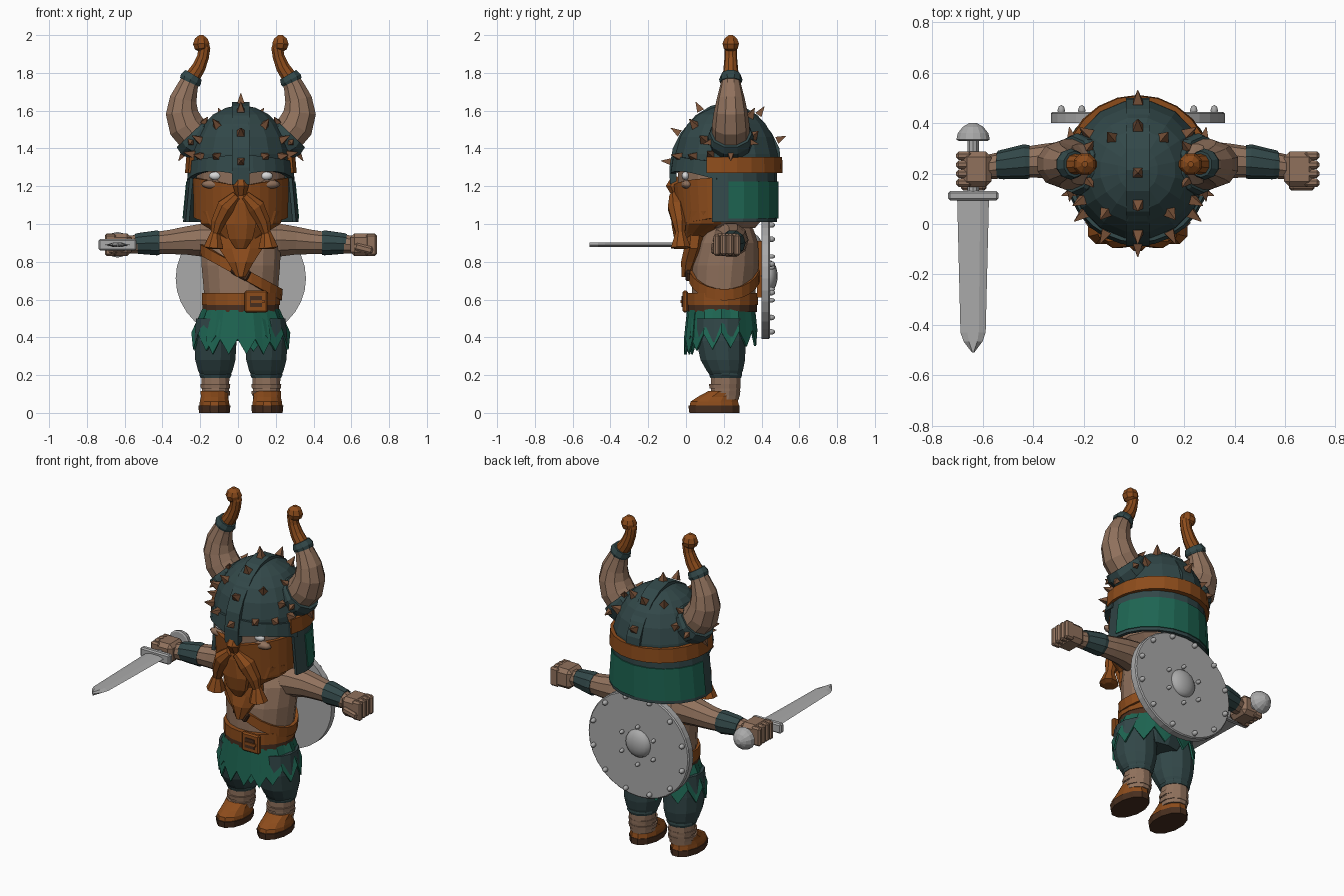
import bpy, bmesh, math
from mathutils import Vector, Matrix

if "Cube" in bpy.data.objects:
    bpy.data.objects.remove(bpy.data.objects["Cube"])

CX = 0.015   # body centre line


def mat(name, r, g, b):
    m = bpy.data.materials.new(name)
    m.diffuse_color = [(c / 255) ** 2.2 for c in (r, g, b)] + [1]
    m.use_nodes = True
    m.node_tree.nodes["Principled BSDF"].inputs["Base Color"].default_value = m.diffuse_color
    return m


TEAL = mat("dark teal", 53, 73, 74)
GREEN = mat("green cloth", 35, 101, 83)
SKIN = mat("tan skin", 143, 113, 93)
LEATHER = mat("orange leather", 139, 77, 33)
BROWN = mat("dark brown", 74, 50, 36)
STUD = mat("stud brown", 122, 84, 60)
STEEL = mat("steel", 168, 168, 168)
WHITE = mat("eye white", 215, 215, 215)


def finish(name, bm, m):
    bmesh.ops.recalc_face_normals(bm, faces=bm.faces[:])
    me = bpy.data.meshes.new(name)
    bm.to_mesh(me)
    bm.free()
    me.materials.append(m)
    ob = bpy.data.objects.new(name, me)
    bpy.context.scene.collection.objects.link(ob)
    return ob


def skin_rings(name, rings, m, closed=False):
    """Bridge rings of points; cap the ends or close the loop."""
    bm = bmesh.new()
    vs = [[bm.verts.new(p) for p in r] for r in rings]
    n, k = len(vs[0]), len(vs)
    for i in range(k if closed else k - 1):
        a, b = vs[i], vs[(i + 1) % k]
        for j in range(n):
            bm.faces.new((a[j], a[(j + 1) % n], b[(j + 1) % n], b[j]))
    if not closed:
        bm.faces.new(vs[0])
        bm.faces.new(vs[-1])
    return finish(name, bm, m)


def loft(name, x, rings, m, n=14):
    """Stacked ellipses: (z, rx, ry, centre y)."""
    ts = [2 * math.pi * (j + 0.5) / n for j in range(n)]
    return skin_rings(name, [[(x + rx * math.cos(t), cy + ry * math.sin(t), z) for t in ts]
                             for z, rx, ry, cy in rings], m)


def tube(name, pts, m, n=10):
    """Round sections along a path: (x, y, z, radius)."""
    P = [Vector(p[:3]) for p in pts]
    rings = []
    for i, p in enumerate(P):
        t = (P[min(i + 1, len(P) - 1)] - P[max(i - 1, 0)]).normalized()
        ref = Vector((0, 0, 1)) if abs(t.y) > 0.8 else Vector((0, 1, 0))
        u = t.cross(ref).normalized()
        v = t.cross(u)
        rings.append([p + pts[i][3] * (u * math.cos(a) + v * math.sin(a))
                      for a in (2 * math.pi * (j + 0.5) / n for j in range(n))])
    return skin_rings(name, rings, m)


def band(name, m, a0, a1, n, low, high, r_low, r_high, cy, th=0.02):
    """Curved strip round the body; angle 0 is the front, low/high give heights."""
    full = abs(a1 - a0) >= 360
    rings = []
    for i in range(n if full else n + 1):
        d = a0 + (a1 - a0) * i / n
        s, c = math.sin(math.radians(d)), math.cos(math.radians(d))
        zl = low(d, i) if callable(low) else low
        zh = high(d, i) if callable(high) else high
        rings.append([(CX + (r[0] - o) * s, cy - (r[1] - o) * c, z) for r, o, z in
                      ((r_low, th, zl), (r_low, 0, zl), (r_high, 0, zh), (r_high, th, zh))])
    return skin_rings(name, rings, m, full)


def box(name, loc, size, m, bevel=0.0, rot_y=0.0):
    bm = bmesh.new()
    bmesh.ops.create_cube(bm, size=1)
    bmesh.ops.scale(bm, vec=size, verts=bm.verts)
    if bevel:
        bmesh.ops.bevel(bm, geom=bm.edges[:], offset=bevel, segments=1, affect='EDGES')
    bm.transform(Matrix.Translation(loc) @ Matrix.Rotation(rot_y, 4, 'Y'))
    return finish(name, bm, m)


def ball(name, loc, size, m, u=12, v=8):
    bm = bmesh.new()
    bmesh.ops.create_uvsphere(bm, u_segments=u, v_segments=v, radius=1)
    for f in bm.faces:
        f.smooth = True
    bm.transform(Matrix.Translation(loc) @ Matrix.Diagonal((*size, 1)))
    return finish(name, bm, m)


def spike(a, el, lift=0.0):
    """Four-sided stud on the dome at heading a and elevation el."""
    a, el = math.radians(a), math.radians(el)
    d = Vector((math.sin(a) * math.cos(el), -math.cos(a) * math.cos(el), math.sin(el)))
    p = Vector((CX, 0.215, 1.3)) + Vector((d.x * 0.272, d.y * 0.285, d.z * 0.33)) + d * lift
    tube("helmet_stud", [(*(p - d * 0.01), 0.028), (*(p + d * 0.045), 0.002)], STUD, 4)


# helmet dome with crest and nose guard
loft("helmet_dome", CX, [(1.28, .272, .285, .215), (1.37, .268, .275, .215), (1.46, .242, .25, .215),
     (1.53, .2, .21, .215), (1.58, .15, .16, .215), (1.615, .08, .09, .215), (1.63, .01, .01, .215)], TEAL, 16)
crest = [(-.085, 1.21), (-.088, 1.3), (-.07, 1.4), (-.03, 1.48), (.05, 1.575), (.13, 1.625), (.215, 1.645),
         (.3, 1.625), (.38, 1.575), (.455, 1.48), (.495, 1.4), (.5, 1.34)]
skin_rings("helmet_crest", [[(CX - .046, y, z), (CX + .046, y, z),
           (CX + .046, y + (.215 - y) * .12, z + (1.35 - z) * .12),
           (CX - .046, y + (.215 - y) * .12, z + (1.35 - z) * .12)] for y, z in crest], TEAL)
band("helmet_brow", TEAL, -80, 80, 12, lambda d, i: 1.245 + .035 * math.cos(math.radians((abs(d) - 32) * 2.2)),
     lambda d, i: 1.37 - .0005 * abs(d), (.287, .302), (.28, .288), .215, .03)
for el in (5, 32, 62, 88):
    spike(0, el, .018)
for el in (25, 55):
    spike(180, el, .018)
for s in (-1, 1):
    for a, el in ((28, 10), (52, 10), (72, 12), (38, 42), (125, 30), (140, 55), (62, 26)):
        spike(s * a, el, .008)

# rear leather band and neck guard
band("helmet_rear_band", LEATHER, 69, 291, 14, 1.27, 1.355, (.297, .297), (.29, .294), .215, .04)
band("neck_guard", TEAL, 73, 287, 12, 1.01, 1.28, (.306, .268), (.28, .268), .215, .02)
band("neck_guard_cloth", GREEN, 92, 268, 10, 1.03, 1.225, (.309, .274), (.29, .274), .215, .008)

# horns with collars, rings and curled tips
for s in (-1, 1):
    def H(pts):
        return [(CX + s * x, .237, z, r) for x, z, r in pts]
    tube("horn", H([(.17, 1.42, .095), (.235, 1.455, .1), (.29, 1.52, .1), (.312, 1.59, .09),
                    (.305, 1.66, .075), (.28, 1.73, .057), (.258, 1.78, .046)]), SKIN)
    tube("horn_collar", H([(.205, 1.435, .118), (.245, 1.462, .122), (.262, 1.48, .112)]), TEAL)
    tube("horn_ring", H([(.272, 1.75, .058), (.265, 1.765, .062), (.25, 1.79, .052)]), TEAL)
    tube("horn_tip", H([(.258, 1.775, .043), (.222, 1.83, .038), (.2, 1.885, .033), (.193, 1.93, .033),
                        (.2, 1.965, .03), (.225, 1.975, .02)]), LEATHER)
    tube("horn_curl", H([(.205, 1.915, .02), (.207, 1.93, .04), (.21, 1.955, .047), (.21, 1.982, .036),
                         (.21, 2.0, .012)]), LEATHER, 8)
    for a in range(0, 360, 72):
        o = Vector((s * .55 * math.cos(math.radians(a)), math.sin(math.radians(a)), -.83 * math.cos(math.radians(a))))
        p = Vector((CX + s * .245, .237, 1.462))
        tube("collar_stud", [(*(p + o * .11), .022), (*(p + o * .155), .002)], STUD, 4)

# head, eyes and beard
loft("head", CX, [(.98, .16, .17, .2), (1.04, .225, .22, .2), (1.2, .238, .245, .2), (1.3, .24, .25, .2)], SKIN, 16)
for s in (-1, 1):
    ball("eye", (CX + s * .135, -.003, 1.255), (.034, .02, .022), WHITE)
    ball("cheek", (CX + s * .14, .005, 1.21), (.07, .03, .025), SKIN, 8, 6)
band("beard", LEATHER, -82, 82, 14, lambda d, i: .985 + .0006 * abs(d),
     lambda d, i: 1.2 + .045 * math.sin(math.radians(abs(d))), (.252, .245), (.256, .268), .2, .06)
loft("beard_chin", CX, [(1.07, .24, .18, .14), (1.0, .215, .15, .11), (.95, .13, .08, .055), (.92, .09, .05, .035)], LEATHER)
tube("nose", [(CX, -.045, 1.25, .03), (CX, -.065, 1.2, .045), (CX, -.05, 1.16, .03)], LEATHER, 8)
loft("beard_lock", CX, [(1.17, .02, .02, -.055), (1.11, .055, .032, -.05), (1.0, .088, .04, -.04),
     (.92, .068, .035, -.03), (.87, .03, .02, -.02)], LEATHER, 8)
for s in (-1, 1):
    def B(pts):
        return [(CX + s * x, y, z, r) for x, y, z, r in pts]
    tube("moustache", B([(.02, -.06, 1.15, .03), (.08, -.05, 1.09, .05), (.12, -.035, 1.01, .04),
                         (.135, -.03, .95, .026)]), LEATHER, 8)
    tube("moustache_tassel", B([(.135, -.03, .96, .024), (.138, -.03, .935, .034), (.145, -.028, .875, .056),
                                (.145, -.028, .868, .03)]), LEATHER, 8)
loft("chest_beard", CX, [(.96, .12, .06, .05), (.87, .125, .055, .04), (.8, .075, .05, .02), (.72, .025, .025, .0)], LEATHER, 8)

# torso, strap, belt
loft("torso", CX, [(.53, .185, .165, .19), (.65, .2, .172, .2), (.78, .212, .178, .21), (.9, .215, .16, .225),
     (.97, .17, .13, .23), (1.04, .1, .1, .22)], SKIN, 16)
band("chest_strap", LEATHER, 0, 360, 24, lambda d, i: .715 - .12 * math.sin(math.radians(d)),
     lambda d, i: .775 - .12 * math.sin(math.radians(d)), (.217, .19), (.222, .188), .203)
box("strap_buckle", (CX, .012, .745), (.1, .03, .06), BROWN, .008, .5)
band("belt", LEATHER, 0, 360, 18, .57, .635, (.21, .19), (.208, .19), .19, .03)
band("belt_lower", BROWN, 0, 360, 18, .535, .58, (.206, .187), (.206, .187), .19, .03)
box("buckle_frame", (CX + .08, -.004, .59), (.12, .03, .115), LEATHER, .008)
box("buckle_hole", (CX + .08, -.02, .59), (.065, .008, .06), BROWN)
box("buckle_pin", (CX + .09, -.026, .59), (.07, .008, .016), LEATHER)

# ragged skirt in two layers
band("skirt", GREEN, 0, 360, 24, lambda d, i: (.34 if i % 2 else .425) - .015 * math.cos(math.radians(d)),
     .55, (.262, .19), (.205, .178), .188, .012)
band("skirt_front", GREEN, -48, 40, 8, lambda d, i: (.31 if i % 2 else .39), .545, (.25, .2), (.207, .183), .188, .01)

# legs, wraps and boots
loft("hips", CX, [(.38, .17, .13, .185), (.45, .215, .16, .185), (.55, .19, .165, .185)], TEAL)
for s in (-1, 1):
    x = CX + s * .135
    loft("trouser_leg", x, [(.19, .078, .08, .21), (.225, .095, .1, .205), (.28, .11, .122, .195),
         (.38, .116, .135, .185), (.5, .105, .13, .185)], TEAL, 12)
    loft("trouser_cuff", x, [(.185, .08, .084, .21), (.2, .088, .09, .21), (.225, .084, .088, .21)], TEAL, 12)
    loft("shin", x, [(.07, .072, .078, .205), (.13, .074, .08, .21), (.2, .078, .08, .21)], SKIN, 12)
    for z in (.105, .14):
        loft("leg_wrap", x, [(z - .012, .079, .083, .205), (z + .012, .082, .086, .205)], SKIN, 12)
    loft("boot", x + s * .005, [(.03, .084, .137, .15), (.06, .08, .13, .15), (.085, .074, .11, .168),
         (.115, .076, .085, .2)], LEATHER, 12)
    loft("boot_sole", x + s * .005, [(0, .084, .137, .15), (.038, .088, .14, .148)], BROWN, 12)

# arms, cuffs and fists
for s in (-1, 1):
    def A(pts):
        return [(CX + s * x, y, z, r) for x, y, z, r in pts]
    tube("arm", A([(.1, .23, .91, .1), (.2, .24, .915, .092), (.29, .25, .912, .078), (.37, .25, .905, .068),
                   (.45, .245, .9, .06), (.6, .225, .89, .048)]), SKIN)
    tube("wrist_cuff", A([(.43, .247, .9, .066), (.445, .247, .9, .069), (.54, .235, .897, .058),
                          (.555, .235, .895, .055)]), TEAL)
    box("palm", (CX + s * .64, .217, .89), (.12, .14, .12), SKIN, .022)
    for i in range(4):
        box("finger", (CX + s * .69, .163 + .036 * i, .893 - .003 * abs(i - 1.5)), (.06, .034, .115), SKIN, .01)
    box("thumb", (CX + s * .65, .15, .87), (.1, .035, .04), SKIN, .01, s * .25)

# sword held forward
SX, SZ = -.638, .89
skin_rings("sword_blade", [[(SX - w, y, SZ), (SX - w * .45, y, SZ + .011), (SX + w * .45, y, SZ + .011),
           (SX + w, y, SZ), (SX + w * .45, y, SZ - .011), (SX - w * .45, y, SZ - .011)]
           for y, w in ((.1, .063), (-.43, .05), (-.465, .038), (-.51, .004))], STEEL)
box("sword_guard", (SX, .112, SZ), (.2, .036, .06), STEEL, .008)
tube("sword_grip", [(SX, .1, SZ, .024), (SX, .34, SZ, .024)], STEEL)
tube("sword_pommel", [(SX, .33, SZ, .06), (SX, .335, SZ, .068), (SX, .36, SZ, .062), (SX, .385, SZ, .042),
                      (SX, .4, SZ, .015)], STEEL, 14)

# round shield on the back
SC = Vector((CX, .42, .712))
disc = lambda y, k: [(SC.x + .345 * k * math.cos(t), y, SC.z + .322 * k * math.sin(t))
                     for t in (2 * math.pi * j / 32 for j in range(32))]
skin_rings("shield", [disc(.4, .97), disc(.4, 1), disc(.438, 1), disc(.444, .98), disc(.444, .9)], STEEL)
ball("shield_boss", (SC.x, .44, SC.z + .012), (.085, .045, .085), STEEL, 16, 10)
for count, k, r in ((12, .91, .015), (6, .36, .012)):
    for j in range(count):
        t = 2 * math.pi * (j + .5) / count
        ball("shield_rivet", (SC.x + .345 * k * math.cos(t), .45, SC.z + .322 * k * math.sin(t)), (r, .022, r), STEEL, 8, 6)
box("shield_strap", (SC.x, .39, .76), (.06, .03, .3), LEATHER)
